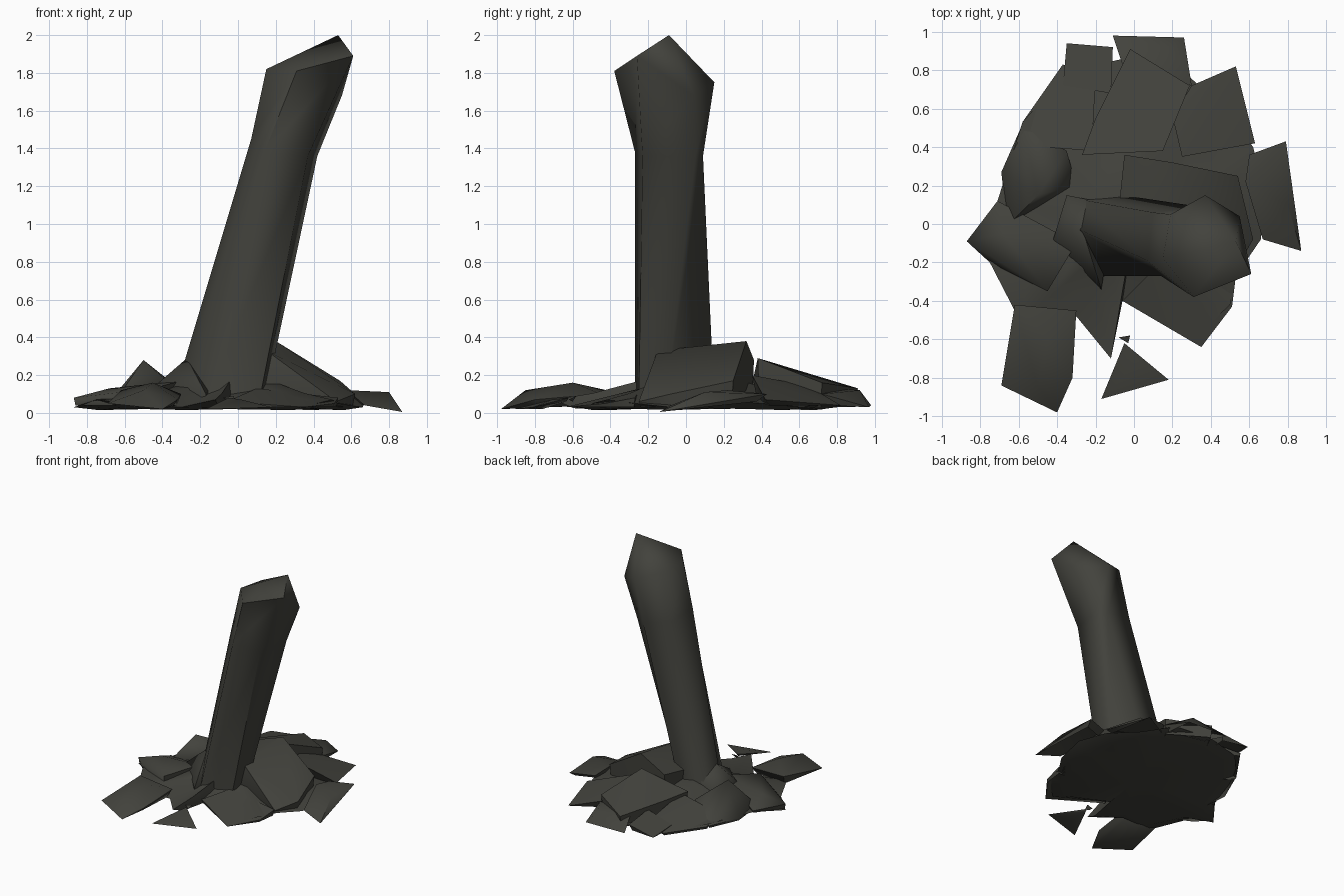
import bpy, bmesh, math
from mathutils import Vector

if "Cube" in bpy.data.objects:
    bpy.data.objects.remove(bpy.data.objects["Cube"])

stone = bpy.data.materials.new("dark grey stone")
stone.diffuse_color = (0.055, 0.055, 0.046, 1)
stone.use_nodes = True
stone.node_tree.nodes["Principled BSDF"].inputs["Base Color"].default_value = stone.diffuse_color


def finish(name, bm, angle=40):
    me = bpy.data.meshes.new(name)
    bm.to_mesh(me)
    bm.free()
    me.materials.append(stone)
    ob = bpy.data.objects.new(name, me)
    bpy.context.collection.objects.link(ob)
    bpy.ops.object.select_all(action='DESELECT')
    ob.select_set(True)
    bpy.context.view_layer.objects.active = ob
    bpy.ops.object.shade_smooth_by_angle(angle=math.radians(angle))
    return ob


def loft(name, rings, start, end, angle):
    """Skin a stack of rings and close each end that has a tip point."""
    bm = bmesh.new()
    vs = [[bm.verts.new(p) for p in r] for r in rings]
    n = len(vs[0])
    for a, b in zip(vs, vs[1:]):
        for i in range(n):
            j = (i + 1) % n
            bm.faces.new((a[i], a[j], b[j], b[i]))
    for r, tip in ((vs[0], start), (vs[-1], end)):
        if tip:
            t = bm.verts.new(tip)
            for i in range(n):
                bm.faces.new((r[i], r[(i + 1) % n], t))
    bmesh.ops.recalc_face_normals(bm, faces=bm.faces[:])
    return finish(name, bm, angle)


def rock(name, tops, floor=0.03, taper=0.96, buried=True, angle=60):
    """Angular chunk: hull of its top points and their shadow near the floor.
    Buried rocks lose their hidden underside."""
    bm = bmesh.new()
    c = sum((Vector(p) for p in tops), Vector()) / len(tops)
    for x, y, z in tops:
        bm.verts.new((x, y, z))
        if z > floor + 0.015:
            bm.verts.new((c.x + (x - c.x) * taper, c.y + (y - c.y) * taper, floor))
    res = bmesh.ops.convex_hull(bm, input=bm.verts[:])
    junk = {v for v in res["geom_interior"] + res["geom_unused"]
            if isinstance(v, bmesh.types.BMVert)}
    bmesh.ops.delete(bm, geom=list(junk), context='VERTS')
    bmesh.ops.recalc_face_normals(bm, faces=bm.faces[:])
    if buried:
        bm.normal_update()
        under = [f for f in bm.faces if f.normal.z < -0.8]
        bmesh.ops.delete(bm, geom=under, context='FACES')
    return finish(name, bm, angle)


# Leaning pillar, slightly twisted, with a wider, pointed head
foot = [(-.35, .0, .05), (-.17, -.27, .05), (.11, -.25, .05),
        (.14, -.11, .05), (-.06, .15, .05), (-.29, .13, .05)]
neck = [(.07, -.19, 1.45), (.14, -.27, 1.38), (.37, -.23, 1.36),
        (.42, .05, 1.36), (.34, .09, 1.36), (.10, .06, 1.42)]
head = [(.15, -.18, 1.82), (.31, -.38, 1.81), (.61, -.26, 1.89),
        (.55, .04, 1.68), (.37, .15, 1.75), (.19, .05, 1.81)]
loft("leaning_pillar", [foot, neck, head], None, (.53, -.09, 2.0), 70)

# Low rubble mound with a ragged outline
outline = [(-.34, .80), (-.05, .86), (.25, .80), (.45, .62), (.62, .40),
           (.68, .15), (.66, -.08), (.53, -.27), (.50, -.42), (.33, -.58),
           (-.06, -.40), (-.12, -.70), (-.30, -.48), (-.59, -.51),
           (-.75, -.20), (-.87, -.09), (-.71, .12), (-.58, .53)]


def ring(s, z, wobble):
    return [(x * s, y * s, z + wobble * (i % 3 - 1)) for i, (x, y) in enumerate(outline)]


loft("rubble_mound", [ring(.85, .02, .005), ring(1, .05, .02), ring(.7, .09, .015),
                      ring(.35, .15, .02)], (0, 0, .03), (-.05, 0, .2), 60)

# Slabs and boulders heaped on the mound
rock("right_boulder", [(.2, .32, .38), (.15, -.15, .33), (.54, .25, .17), (.62, -.08, .1),
                       (.52, -.25, .06), (-.05, .36, .28), (-.1, -.12, .2)])
rock("back_slab", [(-.27, .36, .2), (.15, .38, .29), (.19, .55, .22),
                   (.29, .72, .16), (-.02, .91, .13), (-.2, .55, .18)])
rock("left_boulder", [(-.5, .15, .28), (-.69, .27, .05), (-.66, -.01, .05),
                      (-.3, .2, .1), (-.58, .52, .05), (-.35, .38, .16)])
rock("left_back_slab", [(-.58, .53, .05), (-.37, .83, .05), (-.2, .75, .1),
                        (-.22, .38, .18), (-.45, .4, .14)])
rock("pillar_foot_rock", [(-.27, -.02, .29), (-.42, -.08, .16), (-.17, -.34, .1),
                          (-.35, .15, .17), (-.1, .1, .2)])
rock("left_slab", [(-.87, -.09, .08), (-.75, -.20, .06), (-.68, -.05, .13),
                   (-.45, -.35, .13), (-.3, -.1, .17), (-.71, .12, .06)], .04)
rock("front_right_slab", [(.35, -.64, .03), (-.06, -.40, .06), (.51, -.43, .05),
                          (.53, -.27, .08), (.1, -.24, .13)])

# Tapered shards around the rim
rock("front_left_toe", [(-.69, -.84, .05), (-.40, -.98, .02), (-.32, -.8, .07),
                        (-.30, -.45, .10), (-.62, -.42, .12), (-.45, -.6, .16),
                        (-.5, -.85, .12)], .04, .85, False)
rock("back_left_shard", [(-.35, .94, .05), (-.11, .92, .09), (-.37, .72, .08),
                         (-.12, .68, .13)], .04, .85)
rock("back_shard", [(-.11, .98, .04), (.26, .97, .03), (.30, .72, .1),
                    (-.05, .8, .13), (.18, .92, .12)], .04, .85)
rock("back_right_shard", [(.30, .72, .1), (.53, .82, .04), (.63, .42, .07),
                          (.2, .56, .16), (.25, .35, .2)], .04, .85)
rock("right_shard", [(.60, .36, .1), (.79, .43, .1), (.80, .10, .11),
                     (.87, -.14, .005), (.67, -.08, .04), (.58, .22, .12)], .06, .8)

# Loose splinters at the front
rock("loose_splinter", [(-.17, -.91, .02), (.18, -.81, .03), (.02, -.71, .07),
                        (-.05, -.62, .08), (-.02, -.76, .02)], .06, .9, False)
rock("small_splinter", [(-.08, -.59, .08), (-.02, -.58, .09), (-.03, -.62, .07),
                        (-.05, -.6, .06)], .08, .9, False)
